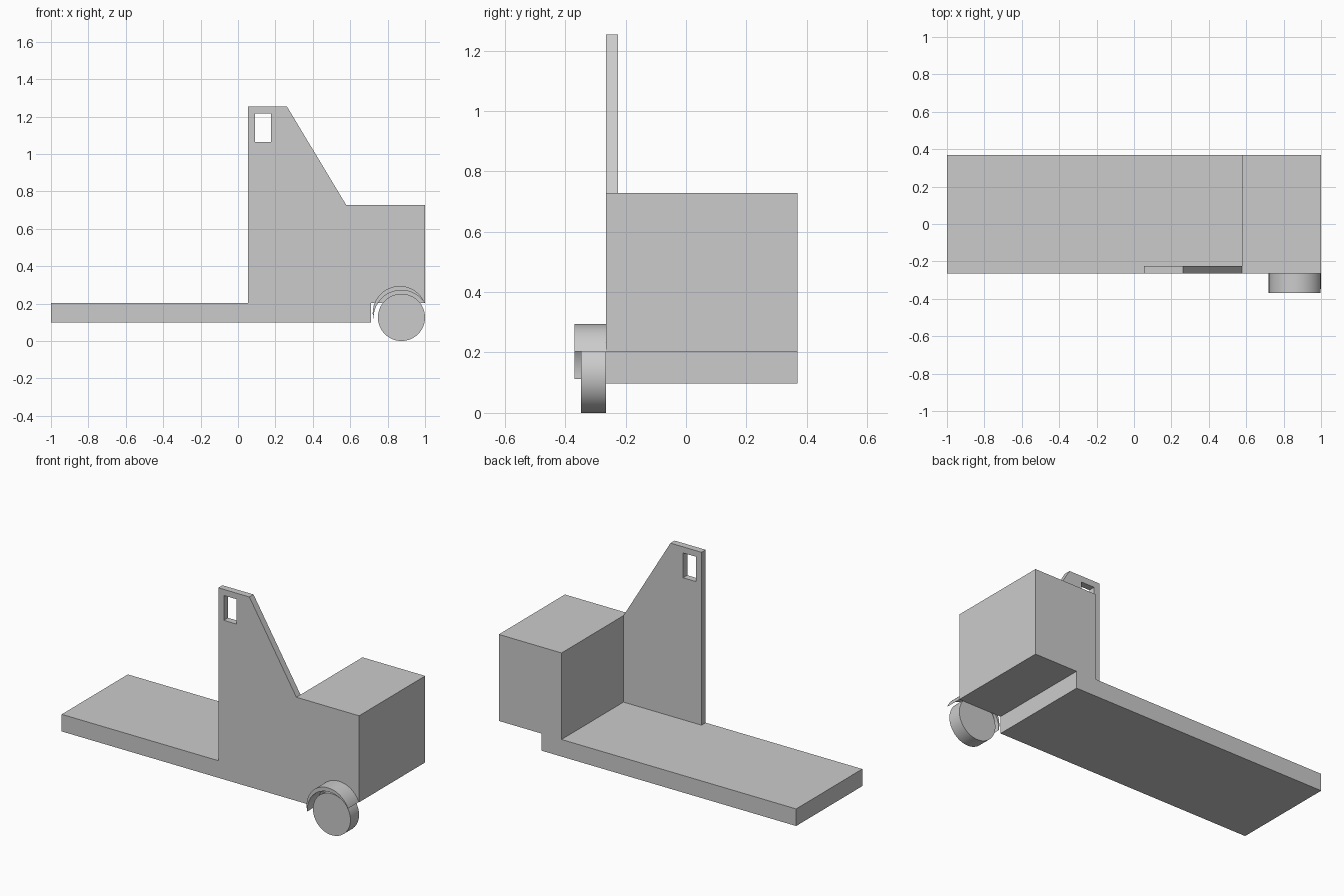
import bpy, bmesh
from math import cos, sin, atan2, hypot, pi

cube = bpy.data.objects.get("Cube")
if cube:
    bpy.data.objects.remove(cube, do_unlink=True)

grey = bpy.data.materials.new("plain grey")
grey.use_nodes = True
grey.diffuse_color = (0.6, 0.6, 0.6, 1)
grey.node_tree.nodes["Principled BSDF"].inputs["Base Color"].default_value = (0.6, 0.6, 0.6, 1)

FRONT, BACK = -0.265, 0.37
DECK_LOW, DECK_TOP, BOX_TOP = 0.098, 0.202, 0.728


def extrude_profile(name, points, y0, y1, smooth=False):
    """Extrude an x-z outline from y0 to y1."""
    bm = bmesh.new()
    face = bm.faces.new([bm.verts.new((x, y0, z)) for x, z in points])
    moved = bmesh.ops.extrude_face_region(bm, geom=[face])["geom"]
    verts = [v for v in moved if isinstance(v, bmesh.types.BMVert)]
    bmesh.ops.translate(bm, verts=verts, vec=(0, y1 - y0, 0))
    bmesh.ops.recalc_face_normals(bm, faces=bm.faces)
    mesh = bpy.data.meshes.new(name)
    bm.to_mesh(mesh)
    bm.free()
    mesh.materials.append(grey)
    obj = bpy.data.objects.new(name, mesh)
    bpy.context.collection.objects.link(obj)
    bpy.ops.object.select_all(action="DESELECT")
    obj.select_set(True)
    bpy.context.view_layer.objects.active = obj
    if smooth:
        bpy.ops.object.shade_smooth_by_angle(angle=pi / 6)
    return obj


def arc(centre, start, end, steps):
    """Points clockwise over the top from start to end around centre."""
    cx, cz = centre
    a0 = atan2(start[1] - cz, start[0] - cx) % (2 * pi)
    a1 = atan2(end[1] - cz, end[0] - cx)
    r0, r1 = (hypot(p[0] - cx, p[1] - cz) for p in (start, end))
    pts = []
    for i in range(steps + 1):
        t = i / steps
        a, r = a0 + (a1 - a0) * t, r0 + (r1 - r0) * t
        pts.append((cx + r * cos(a), cz + r * sin(a)))
    return pts


# Low deck and raised box in one stepped solid
extrude_profile("deck_and_box", [
    (-1, DECK_LOW), (0.712, DECK_LOW), (0.712, DECK_TOP), (1, DECK_TOP),
    (1, BOX_TOP), (0.578, BOX_TOP), (0.578, DECK_TOP), (-1, DECK_TOP)], FRONT, BACK)

# Upright side panel with a sloping edge
panel = extrude_profile("side_panel", [
    (0.053, DECK_TOP), (0.578, DECK_TOP), (0.578, BOX_TOP),
    (0.262, 1.253), (0.053, 1.253)], FRONT, -0.225)

# Window through the panel
cutter = extrude_profile("window_cutter", [
    (0.09, 1.065), (0.177, 1.065), (0.177, 1.216), (0.09, 1.216)], FRONT - 0.1, -0.1)
cutter.hide_render = True
cut = panel.modifiers.new("window", "BOOLEAN")
cut.operation, cut.solver, cut.object = "DIFFERENCE", "EXACT", cutter
bpy.context.view_layer.objects.active = panel
bpy.ops.object.modifier_apply(modifier=cut.name)
bpy.data.objects.remove(cutter, do_unlink=True)

# Wheel
SIDES = 64
wheel = [(0.874 + 0.126 * cos(2 * pi * i / SIDES), 0.126 + 0.126 * sin(2 * pi * i / SIDES))
         for i in range(SIDES)]
extrude_profile("wheel", wheel, -0.348, FRONT, smooth=True)

# Crescent mudguard tapering to both ends
tail, tip = (0.725, 0.113), (0.998, 0.203)
outer = arc((0.865, 0.15), tail, tip, 40)
inner = arc((0.873, 0.122), tail, tip, 40)
extrude_profile("mudguard", outer + inner[-2:0:-1], -0.37, FRONT, smooth=True)
